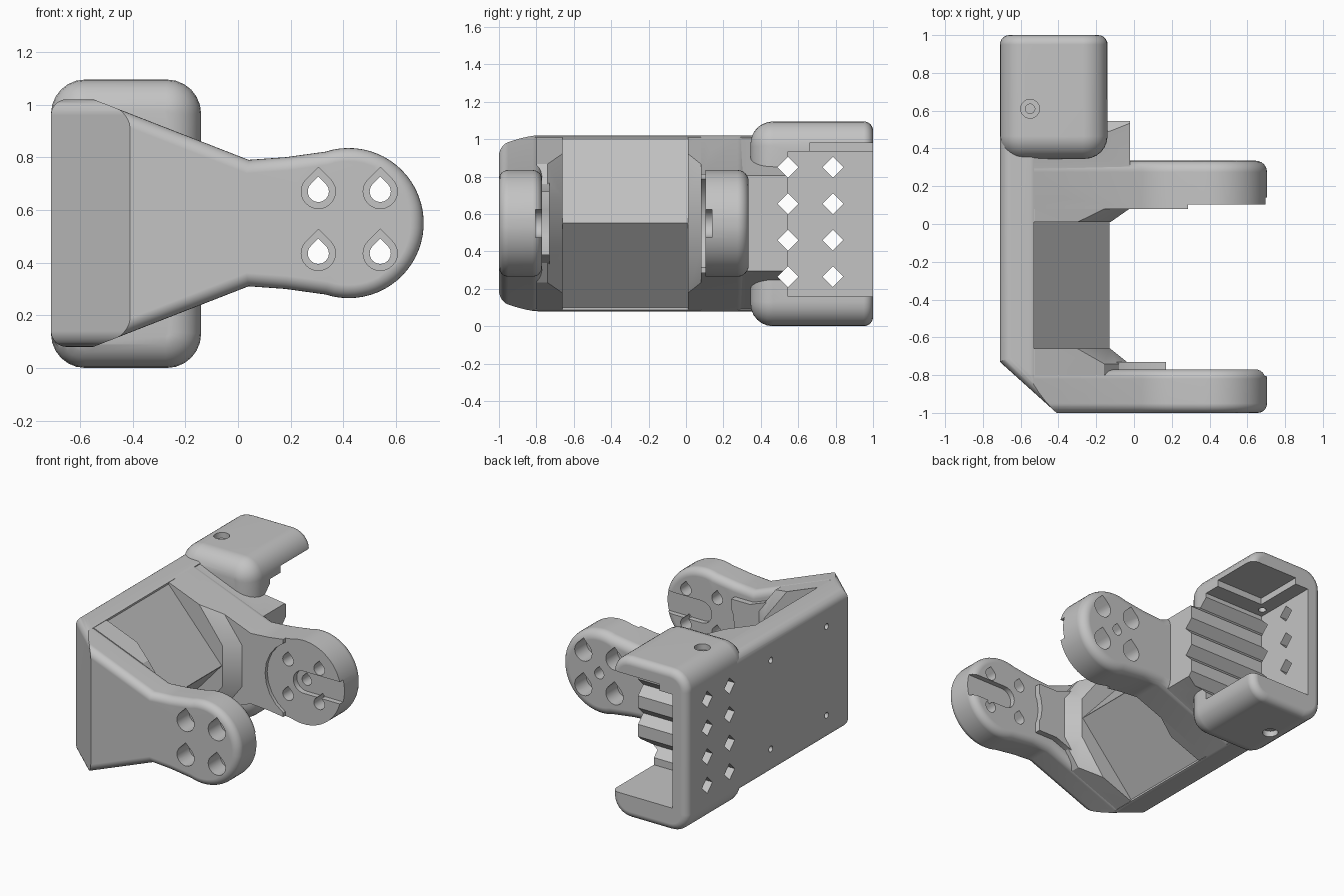
import bpy, bmesh
from math import sin, cos, radians, sqrt

cube = bpy.data.objects.get("Cube")
if cube:
    bpy.data.objects.remove(cube)

MID = 0.55          # height of the symmetry plane
PIVOT = (0.42, MID)  # centre of the round arm ends

grey = bpy.data.materials.new("plain grey")
grey.use_nodes = True
grey.diffuse_color = (0.55, 0.55, 0.55, 1)
grey.node_tree.nodes["Principled BSDF"].inputs["Base Color"].default_value = (0.55, 0.55, 0.55, 1)


def loft(name, sections, axis="y", round_lo=0, round_hi=0):
    """Join equal-length 2D sections [(position, points)] along an axis; optionally round the end caps."""
    place = {"x": lambda a, b, t: (t, a, b),
             "y": lambda a, b, t: (a, t, b),
             "z": lambda a, b, t: (a, b, t)}[axis]
    bm = bmesh.new()
    rings = [[bm.verts.new(place(a, b, t)) for a, b in pts] for t, pts in sections]
    n = len(rings[0])
    for low, high in zip(rings, rings[1:]):
        for i in range(n):
            j = (i + 1) % n
            bm.faces.new((low[i], low[j], high[j], high[i]))
    caps = [bm.faces.new(rings[0][::-1]), bm.faces.new(rings[-1])]
    bmesh.ops.recalc_face_normals(bm, faces=bm.faces)
    edges = [list(c.edges) for c in caps]
    for group, size in zip(edges, (round_lo, round_hi)):
        if size:
            bmesh.ops.bevel(bm, geom=group, offset=size, segments=6, profile=0.5, affect="EDGES")
    mesh = bpy.data.meshes.new(name)
    bm.to_mesh(mesh)
    bm.free()
    ob = bpy.data.objects.new(name, mesh)
    bpy.context.scene.collection.objects.link(ob)
    return ob


def prism(name, pts, axis, lo, hi, round_lo=0, round_hi=0):
    return loft(name, [(lo, pts), (hi, pts)], axis, round_lo, round_hi)


def combine(target, tool, operation):
    """Apply a boolean and throw the tool away."""
    mod = target.modifiers.new("combine", "BOOLEAN")
    mod.operation, mod.solver, mod.object = operation, "EXACT", tool
    bpy.context.view_layer.update()
    graph = bpy.context.evaluated_depsgraph_get()
    mesh = bpy.data.meshes.new_from_object(target.evaluated_get(graph))
    target.modifiers.clear()
    target.data = mesh
    bpy.data.objects.remove(tool)


def arc(cx, cy, r, start, end, steps):
    angles = [radians(start + (end - start) * i / steps) for i in range(steps + 1)]
    return [(cx + r * cos(a), cy + r * sin(a)) for a in angles]


def circle(cx, cy, r):
    return arc(cx, cy, r, 0, 345, 23)


def rect(a0, a1, b0, b1):
    return [(a0, b0), (a1, b0), (a1, b1), (a0, b1)]


def teardrop(cx, cy, r):
    return arc(cx, cy, r, 135, 405, 18) + [(cx, cy + r * sqrt(2))]


def mirrored(half):
    """Complete an upper outline with its reflection below the middle."""
    return half + [(x, 2 * MID - z) for x, z in reversed(half)]


# Side outline: flared root, neck and round end
OUTLINE = mirrored([(-0.8, 1.03), (-0.575, 1.03), (0.04, 0.79), (0.18, 0.80)]
                   + arc(*PIVOT, 0.285, 108, 4, 18))

# Back plate with the ridge between the arms
body = prism("bracket_body", rect(-0.8, -0.53, 0, 1.1), "y", -1.04, 0.9)
combine(body, prism("ridge", mirrored([(-0.62, 1.0), (-0.53, 1.0), (-0.13, MID + 0.001)]),
                    "y", -0.68, 0.03), "UNION")


# Blunt chevron flares where the ridge meets each arm
def flare(grow):
    return mirrored([(-0.63, 1.01), (-0.365 + grow, 1.01), (-0.125 + grow, 0.69)])


for inner, outer, deep in ((-0.66, -0.74, -0.8), (0.01, 0.08, 0.13)):
    combine(body, loft("flare", [(inner, flare(0)), (outer, flare(0.1)), (deep, flare(0.1))]), "UNION")
combine(body, prism("outline_limit", OUTLINE, "y", -1.1, 1.1), "INTERSECT")

# Arms and the raised pad inside the front arm
combine(body, prism("front_arm", OUTLINE, "y", -1, -0.77, 0.05, 0.05), "UNION")
combine(body, prism("rear_arm", OUTLINE, "y", 0.08, 0.335, 0, 0.06), "UNION")
pad = prism("pad", mirrored([(-0.5, 0.92), (0.03, 0.72), (0.17, 0.72)]), "y", -0.85, -0.73)
combine(body, pad, "UNION")

# Thick wall behind the rear arm
combine(body, prism("holder_wall", mirrored([(-0.68, 1.015), (-0.55, 1.015), (-0.02, 0.805)]),
                    "y", 0.25, 0.57), "UNION")

# Trim to the plan, rounding the back edges and slanting the front corner
plan = [(-0.71, 1.2), (-0.71, -0.73), (-0.41, -1), (-0.354, -1.05), (0.9, -1.05), (0.9, 1.2)]
combine(body, prism("plan_limit", plan, "z", 0.08, 1.02, 0.06, 0.06), "INTERSECT")

# Rounded holder
R = 0.13
x0, x1, z1 = -0.71 + R, -0.14 - R, 1.095 - R
holder = (arc(x0, R, R, 180, 270, 6) + arc(x1, R, R, 270, 360, 6)
          + arc(x1, z1, R, 0, 90, 6) + arc(x0, z1, R, 90, 180, 6))
combine(body, prism("holder", holder, "y", 0.345, 1, 0.12, 0.05), "UNION")


def cut(pts, axis, lo, hi):
    combine(body, prism("cutter", pts, axis, lo, hi), "DIFFERENCE")


# Holder opening and the pocket in its roof
cut(rect(-0.6, 0.2, 0.545, 1.1), "z", 0.16, 0.935)
cut(rect(-0.5, 0.2, 0.66, 1.1), "z", 0.9, 0.98)

# Diamond holes and the matching grooves in the wall
for y in (0.545, 0.785):
    for z in (0.265, 0.46, 0.655, 0.85):
        d = 0.056
        cut([(y - d, z), (y, z - d), (y + d, z), (y, z + d)], "x", -0.9, 0.2)

# Round recesses and key slots inside the arms
for lo, hi, slot_lo, slot_hi in ((-0.77, -0.6, -0.805, -0.6), (-0.05, 0.103, -0.05, 0.14)):
    cut(circle(*PIVOT, 0.272), "y", lo, hi)
    cut(rect(0.285, 0.8, 0.2, 0.9), "y", lo, hi)
    cut(arc(*PIVOT, 0.075, 90, 270, 12) + [(0.8, MID - 0.075), (0.8, MID + 0.075)],
        "y", slot_lo, slot_hi)

# Teardrop screw holes with wider outer ends
for x in (0.305, 0.54):
    for z in (0.435, 0.67):
        cut(teardrop(x, z, 0.04), "y", -1.2, 0.6)
        cut(teardrop(x, z, 0.065), "y", -1.2, -0.87)
        cut(teardrop(x, z, 0.065), "y", 0.21, 0.6)
cut(teardrop(*PIVOT, 0.035), "y", 0, 0.6)

# Screw holes through the holder and small ones in the back
for y, lo, hi, pilot_lo, pilot_hi in ((0.69, -0.1, 0.04, -0.1, 0.3), (0.61, 1.055, 1.2, 0.8, 1.2)):
    cut(circle(-0.55, y, 0.05), "z", lo, hi)
    cut(circle(-0.55, y, 0.025), "z", pilot_lo, pilot_hi)
for y in (-0.5, 0.1):
    for z in (0.25, 0.855):
        cut(circle(y, z, 0.02), "x", -0.9, -0.6)

# Finish
body.data.materials.clear()
body.data.materials.append(grey)
for face in body.data.polygons:
    face.material_index = 0
bpy.ops.object.select_all(action="DESELECT")
body.select_set(True)
bpy.context.view_layer.objects.active = body
bpy.ops.object.shade_smooth_by_angle(angle=radians(28))
normals = body.modifiers.new("even_normals", "WEIGHTED_NORMAL")
normals.keep_sharp = True
